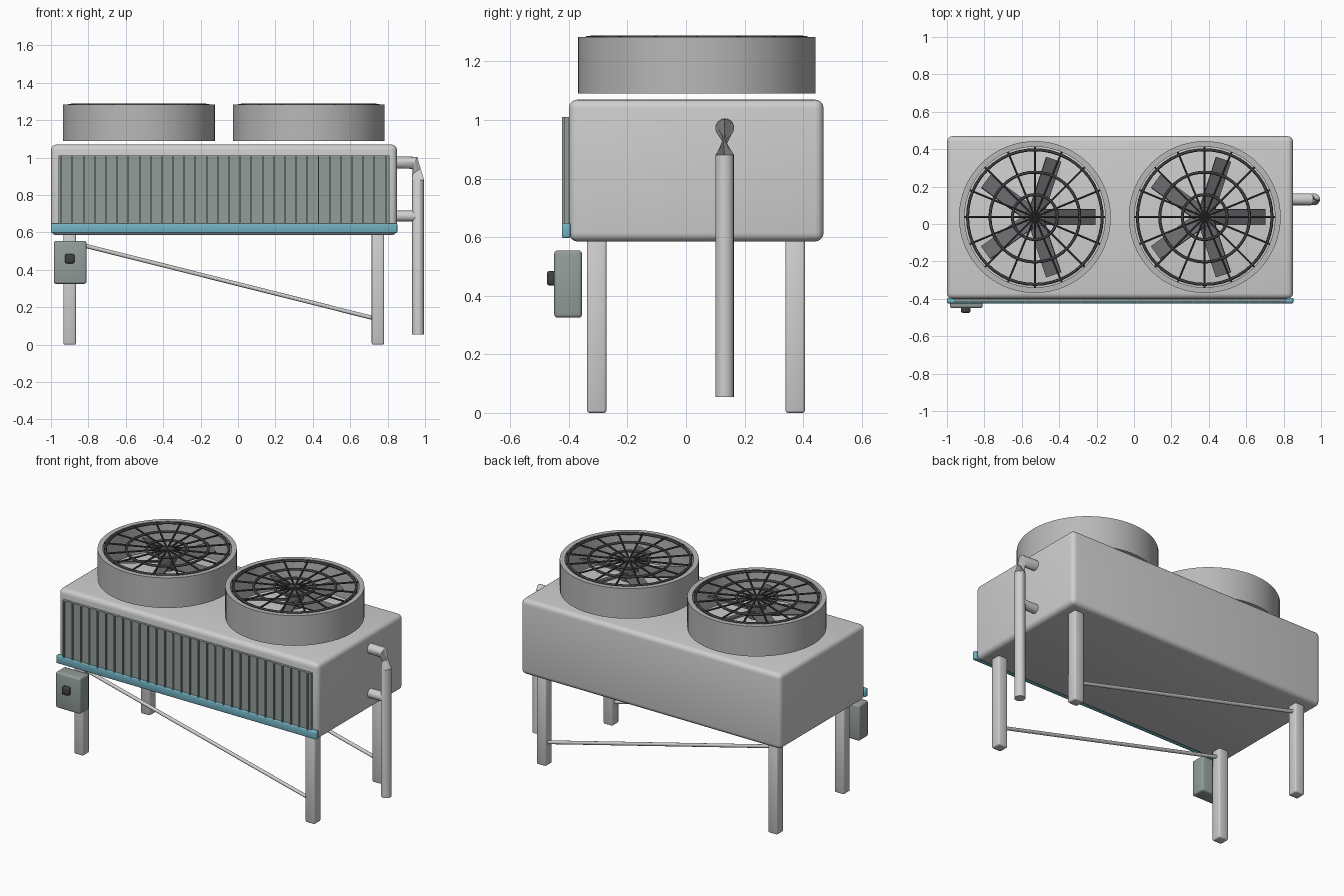
import bpy, bmesh
from math import sin, cos, pi, radians
from mathutils import Vector, Matrix

if "Cube" in bpy.data.objects:
    bpy.data.objects.remove(bpy.data.objects["Cube"])


def material(name, r, g, b):
    m = bpy.data.materials.new(name)
    m.use_nodes = True
    m.diffuse_color = (r, g, b, 1)
    m.node_tree.nodes["Principled BSDF"].inputs["Base Color"].default_value = (r, g, b, 1)
    return m


steel = material("light grey steel", 0.62, 0.62, 0.62)
shroud_grey = material("shroud grey", 0.48, 0.48, 0.48)
green_grey = material("green grey", 0.29, 0.34, 0.32)
dark = material("dark grille grey", 0.05, 0.05, 0.055)
blade_grey = material("blade grey", 0.14, 0.14, 0.15)
blue = material("tray blue", 0.17, 0.45, 0.55)


def finish(name, bm, mat, smooth=None):
    bmesh.ops.recalc_face_normals(bm, faces=bm.faces)
    me = bpy.data.meshes.new(name)
    bm.to_mesh(me)
    bm.free()
    me.materials.append(mat)
    ob = bpy.data.objects.new(name, me)
    bpy.context.collection.objects.link(ob)
    if smooth:
        bpy.ops.object.select_all(action="DESELECT")
        ob.select_set(True)
        bpy.context.view_layer.objects.active = ob
        bpy.ops.object.shade_smooth_by_angle(angle=radians(smooth))
    return ob


def add_box(bm, lo, hi, matrix=Matrix()):
    lo, hi = Vector(lo), Vector(hi)
    place = Matrix.Translation((lo + hi) / 2) @ Matrix.Diagonal((*(hi - lo), 1))
    bmesh.ops.create_cube(bm, size=1, matrix=matrix @ place)


def box(name, lo, hi, mat, bevel=0, segments=3):
    bm = bmesh.new()
    add_box(bm, lo, hi)
    if bevel:
        bmesh.ops.bevel(bm, geom=bm.edges[:], offset=bevel, segments=segments,
                        profile=0.5, affect="EDGES")
    return finish(name, bm, mat, 60 if bevel else None)


def add_rod(bm, a, b, radius, sides=16):
    a, b = Vector(a), Vector(b)
    turn = (b - a).to_track_quat("Z", "Y").to_matrix().to_4x4()
    bmesh.ops.create_cone(bm, cap_ends=True, segments=sides, radius1=radius, radius2=radius,
                          depth=(b - a).length, matrix=Matrix.Translation((a + b) / 2) @ turn)


def rod(name, a, b, radius, mat):
    bm = bmesh.new()
    add_rod(bm, a, b, radius)
    return finish(name, bm, mat, 40)


def add_lathe(bm, profile, centre, steps):
    # closed (radius, height) profile swept round the vertical axis
    rings = []
    for i in range(steps):
        t = 2 * pi * i / steps
        rings.append([bm.verts.new((centre[0] + r * cos(t), centre[1] + r * sin(t), z))
                      for r, z in profile])
    n = len(profile)
    for i in range(steps):
        p, q = rings[i], rings[(i + 1) % steps]
        for k in range(n):
            bm.faces.new((p[k], q[k], q[(k + 1) % n], p[(k + 1) % n]))


# Cabinet
box("cabinet", (-1, -0.40, 0.585), (0.85, 0.47, 1.07), steel, 0.03, 4)

# Coil panel with upright fins
box("coil_panel", (-0.96, -0.415, 0.62), (0.81, -0.39, 1.01), green_grey)
bm = bmesh.new()
for i in range(30):
    x = -0.945 + 0.0598 * i
    add_box(bm, (x - 0.004, -0.424, 0.64), (x + 0.004, -0.41, 1.01))
finish("coil_fins", bm, green_grey)

# Drip tray
box("drip_tray", (-1, -0.424, 0.597), (0.852, -0.395, 0.648), blue, 0.006, 2)

# Legs and diagonal braces
for side, y in (("front", -0.305), ("back", 0.373)):
    for end, x in (("right", -0.90), ("left", 0.748)):
        box(f"{side}_{end}_leg", (x - 0.033, y - 0.033, 0), (x + 0.033, y + 0.033, 0.6),
            steel, 0.008, 2)
    rod(f"{side}_brace", (-0.89, y, 0.547), (0.74, y, 0.138), 0.011, steel)

# Control box and switch
box("control_box", (-0.985, -0.45, 0.325), (-0.81, -0.355, 0.555), green_grey, 0.012)
box("switch_knob", (-0.925, -0.475, 0.435), (-0.875, -0.445, 0.485), dark, 0.008, 2)

# Fans
for fan, x in (("right", -0.53), ("left", 0.378)):
    centre = Vector((x, 0.037, 0))

    bm = bmesh.new()
    add_lathe(bm, [(0.406, 1.09), (0.406, 1.284), (0.376, 1.284), (0.376, 1.09)], centre, 64)
    finish(f"{fan}_fan_shroud", bm, shroud_grey, 30)

    # Guard rings and spokes
    bm = bmesh.new()
    for r in (0.12, 0.24, 0.36):
        tube = [(r + 0.008 * cos(k * pi / 4), 1.281 + 0.008 * sin(k * pi / 4)) for k in range(8)]
        add_lathe(bm, tube, centre, 48)
    for k in range(16):
        out = Vector((cos(k * pi / 8), sin(k * pi / 8), 0))
        up = Vector((0, 0, 1.281))
        add_rod(bm, centre + up, centre + out * 0.378 + up, 0.006, 6)
    finish(f"{fan}_fan_guard", bm, dark, 50)

    # Pitched blades round a hub
    bm = bmesh.new()
    for k in range(5):
        spin = (Matrix.Translation(centre + Vector((0, 0, 1.2)))
                @ Matrix.Rotation(2 * pi * k / 5, 4, "Z") @ Matrix.Rotation(0.35, 4, "X"))
        add_box(bm, (0.04, -0.044, -0.005), (0.325, 0.044, 0.005), spin)
    finish(f"{fan}_fan_blades", bm, blade_grey)
    rod(f"{fan}_fan_hub", centre + Vector((0, 0, 1.16)), centre + Vector((0, 0, 1.24)),
        0.055, blade_grey)

# Refrigerant pipe: stub, pinched elbow and downpipe
bm = bmesh.new()
Y, R, N = 0.132, 0.032, 16
rings = []
for place in ("cabinet", "elbow", "top", "bottom"):
    ring = []
    for k in range(N):
        c, s = R * cos(2 * pi * k / N), R * sin(2 * pi * k / N)
        if place == "cabinet":
            p = (0.82, Y + c, 0.975 + s)
        elif place == "elbow":
            p = (0.945 + 0.4 * s, Y + c, 0.972 + s)
        else:
            # half turn against the elbow ring pinches the joint
            p = (0.963 + s, Y - c, 0.88 if place == "top" else 0.055)
        ring.append(bm.verts.new(p))
    rings.append(ring)
for p, q in zip(rings, rings[1:]):
    for k in range(N):
        j = (k + 1) % N
        bm.faces.new((p[k], p[j], q[j], q[k]))
bm.faces.new(rings[0])
bm.faces.new(rings[-1])
finish("outlet_pipe", bm, steel, 40)
rod("inlet_pipe", (0.82, Y, 0.687), (0.95, Y, 0.687), 0.029, steel)
